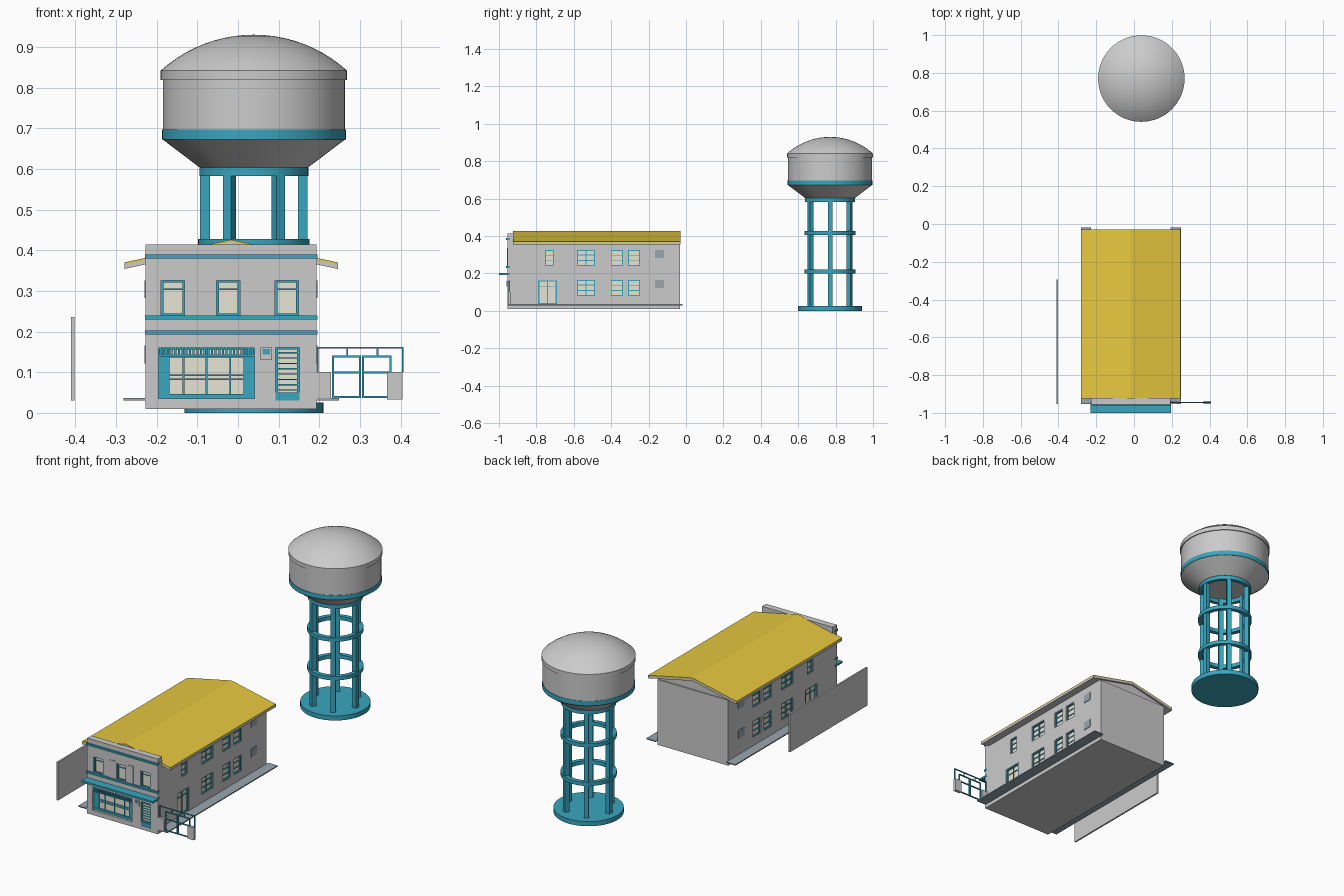
import bpy, bmesh, math
from mathutils import Matrix

if "Cube" in bpy.data.objects:
    bpy.data.objects.remove(bpy.data.objects["Cube"])


def mat(name, rgb):
    m = bpy.data.materials.new(name)
    m.diffuse_color = (*rgb, 1)
    m.use_nodes = True
    m.node_tree.nodes["Principled BSDF"].inputs["Base Color"].default_value = m.diffuse_color
    return m


BLUE = mat("blue_paint", (0.04, 0.38, 0.52))
YELLOW = mat("yellow_roof", (0.80, 0.58, 0.05))
PALE = mat("pale_glass", (0.80, 0.77, 0.66))
SLATE = mat("slate", (0.32, 0.38, 0.43))
CX, HW, FRONT, BACK = -0.017, 0.21, -0.955, -0.033


def finish(bm, name, m=None):
    bmesh.ops.recalc_face_normals(bm, faces=bm.faces)
    me = bpy.data.meshes.new(name)
    bm.to_mesh(me)
    bm.free()
    ob = bpy.data.objects.new(name, me)
    bpy.context.collection.objects.link(ob)
    if m:
        me.materials.append(m)
    return ob


def boxes(name, items, m=None):
    # each item is x0, x1, y0, y1, z0, z1
    bm = bmesh.new()
    for x0, x1, y0, y1, z0, z1 in items:
        M = Matrix.Translation(((x0 + x1) / 2, (y0 + y1) / 2, (z0 + z1) / 2))
        bmesh.ops.create_cube(bm, size=1, matrix=M @ Matrix.Diagonal((x1 - x0, y1 - y0, z1 - z0, 1)))
    return finish(bm, name, m)


def prism(name, pts, axis, a, b, m=None):
    bm = bmesh.new()
    place = lambda p, t: (t, p[0], p[1]) if axis == "x" else (p[0], t, p[1])
    f = bm.faces.new([bm.verts.new(place(p, a)) for p in pts])
    ext = bmesh.ops.extrude_face_region(bm, geom=[f])
    d = (b - a, 0, 0) if axis == "x" else (0, b - a, 0)
    bmesh.ops.translate(bm, vec=d, verts=[v for v in ext["geom"] if isinstance(v, bmesh.types.BMVert)])
    return finish(bm, name, m)


def lathe(name, prof, m=None, closed=False, n=64):
    # revolve an (r, z) profile about the tower axis
    bm = bmesh.new()
    vs = [bm.verts.new((r, 0, z)) for r, z in prof]
    es = [bm.edges.new((vs[i], vs[i + 1])) for i in range(len(vs) - 1)]
    if closed:
        es.append(bm.edges.new((vs[-1], vs[0])))
    bmesh.ops.spin(bm, geom=vs + es, cent=(0, 0, 0), axis=(0, 0, 1), angle=2 * math.pi, steps=n)
    bmesh.ops.remove_doubles(bm, verts=bm.verts, dist=1e-4)
    ob = finish(bm, name, m)
    ob.location = (TX, TY, 0)
    bpy.ops.object.select_all(action="DESELECT")
    ob.select_set(True)
    bpy.context.view_layer.objects.active = ob
    bpy.ops.object.shade_smooth_by_angle(angle=math.radians(30))
    return ob


# ---- water tower ----
TX, TY = 0.039, 0.77
h, R = 0.088, 0.229
S = (R * R + h * h) / (2 * h)
A = math.asin(R / S)
dome = [(S * math.sin(A * i / 10), 0.93 - S + S * math.cos(A * i / 10)) for i in range(11)]
lathe("tank_roof", dome + [(R, 0.842), (0, 0.842)])
lathe("tank_rim", [(0.2, 0.842), (R, 0.842), (R, 0.819), (0.2, 0.819)], None, True)
lathe("tank_body", [(0, 0.83), (0.224, 0.83), (0.224, 0.672), (0.134, 0.604), (0, 0.604)])
lathe("tank_band", [(0.22, 0.697), (0.226, 0.697), (0.226, 0.672), (0.22, 0.672)], BLUE, True)
lathe("tower_base", [(0, 0.025), (0.171, 0.025), (0.171, 0), (0, 0)], BLUE)
for i, z in enumerate((0.593, 0.417, 0.21)):
    ro = 0.134 if i == 0 else 0.137
    lathe("tower_ring_%d" % i, [(0.114, z + .01), (ro, z + .01), (ro, z - .01), (0.114, z - .01)], BLUE, True)
for i in range(6):
    leg = boxes("tower_leg_%d" % i, [(0.108, 0.132, -0.012, 0.012, 0.02, 0.605)], BLUE)
    leg.location = (TX, TY, 0)
    leg.rotation_euler.z = i * math.pi / 3

# ---- building shell: body with front parapet ----
body = prism("building_walls", [(FRONT, 0.01), (BACK, 0.01), (BACK, 0.36), (-0.92, 0.36), (-0.92, 0.414),
                                (FRONT, 0.414)], "x", CX - HW, CX + HW)
prism("gable_infill", [(CX - HW, 0.355), (CX + HW, 0.355), (CX + HW, 0.365), (CX, 0.412), (CX - HW, 0.365)],
      "y", -0.92, -0.04)


def chevron(name, top, thick, m):
    e = 0.2625
    pts = [(-e, top - 0.056), (0, top), (e, top - 0.056), (e, top - 0.056 - thick), (0, top - thick),
           (-e, top - 0.056 - thick)]
    prism(name, [(CX + x, z) for x, z in pts], "y", -0.925, -0.03, m)


chevron("roof_sheet", 0.426, 0.005, YELLOW)
chevron("roof_soffit", 0.421, 0.011, None)

# ---- openings on the three visible faces ----
cuts, blue, pale, slate = [], [], [], []


def on(side, u0, u1, d0, d1, z0, z1):
    # u along the wall, d outward from it
    if side == "F":
        return (u0, u1, FRONT - d1, FRONT - d0, z0, z1)
    s = 1 if side == "R" else -1
    xs = sorted((CX + s * (HW + d0), CX + s * (HW + d1)))
    return (*xs, u0, u1, z0, z1)


def window(side, u0, u1, z0, z1, us=(), zs=(), t=0.005, depth=0.014, thin=0.004):
    cuts.append(on(side, u0, u1, -depth, 0.02, z0, z1))
    pale.append(on(side, u0, u1, -depth, -depth + 0.003, z0, z1))
    a, b = -depth, -depth + 0.010
    for bar in ((u0, u0 + t, z0, z1), (u1 - t, u1, z0, z1), (u0, u1, z0, z0 + 0.005), (u0, u1, z1 - 0.005, z1)):
        blue.append(on(side, bar[0], bar[1], a, b, bar[2], bar[3]))
    for f in us:
        c = u0 + f * (u1 - u0)
        blue.append(on(side, c - thin / 2, c + thin / 2, a, b - .002, z0, z1))
    for f in zs:
        c = z0 + f * (z1 - z0)
        blue.append(on(side, u0, u1, a, b - .003, c - thin / 2, c + thin / 2))


for side in "RL":
    window(side, -0.754, -0.706, 0.24, 0.326, (), (0.33, 0.67))
    window(side, -0.79, -0.69, 0.037, 0.163, (0.5,), (0.75,), 0.008)
    for z in (0.08, 0.24):
        window(side, -0.583, -0.487, z, z + 0.086, (0.5,), (0.33, 0.67), thin=0.005)
        for u in (-0.402, -0.310):
            window(side, u, u + 0.064, z, z + 0.086, (), (0.33, 0.67))
        slate.append(on(side, -0.166, -0.118, -0.005, 0.003, z + 0.042, z + 0.086))

# front upper windows
for x in (-0.160, -0.024, 0.120):
    window("F", x - 0.029, x + 0.029, 0.24, 0.326, (), (0.75,), 0.006)
# shop front with side piers and grille frieze
SX0, SX1 = -0.195, 0.040
window("F", SX0, SX1, 0.035, 0.161, (0.26, 0.5, 0.75), (0.38, 0.46), 0.027, 0.024)
blue.append(on("F", SX0, SX1, -0.02, -0.012, 0.035, 0.047))
blue.append(on("F", SX0, SX1, -0.02, -0.014, 0.136, 0.140))
for i in range(26):
    x = SX0 + (i + 0.5) * (SX1 - SX0) / 26
    blue.append(on("F", x - 0.0025, x + 0.0025, -0.016, 0.002, 0.140, 0.161))
blue.append(on("F", SX0, SX1, -0.004, 0.004, 0.139, 0.143))
blue.append(on("F", SX0, SX1, -0.004, 0.004, 0.157, 0.161))
# front door with slats
window("F", 0.092, 0.151, 0.03, 0.161, (), [0.2 + 0.1 * i for i in range(8)], 0.006, thin=0.003)
blue.append(on("F", 0.092, 0.151, -0.014, -0.002, 0.03, 0.05))

# carve the openings into the walls
cutter = boxes("opening_cutter", cuts)
cutter.hide_render = True
mod = body.modifiers.new("openings", "BOOLEAN")
mod.operation, mod.object, mod.solver = "DIFFERENCE", cutter, "EXACT"
bpy.context.view_layer.objects.active = body
bpy.ops.object.modifier_apply(modifier=mod.name)
bpy.data.objects.remove(cutter)

boxes("window_and_door_frames", blue, BLUE)
boxes("window_panes", pale, PALE)
boxes("side_vents", slate, SLATE)

# ---- facade trim ----
XL, XR = CX - HW - 0.002, CX + HW + 0.002
boxes("facade_bands", [(XL, XR, FRONT - 0.008, -0.94, z - 0.005, z + 0.005) for z in (0.385, 0.235)], BLUE)
boxes("canopy", [(XL, XR, -1.0, -0.94, 0.193, 0.203)], BLUE)
boxes("facade_pilasters", [(x, x + 0.036, FRONT - 0.003, FRONT + 0.005, 0.24, 0.335) for x in (-0.094, 0.012)])
boxes("wall_plaque", [(0.055, 0.084, FRONT - 0.004, FRONT + 0.004, 0.13, 0.161)])
boxes("plaque_frame", [(0.060, 0.079, FRONT - 0.006, FRONT, 0.143, 0.157)], BLUE)

# ---- walkways, boundary wall and gate ----
boxes("side_walkways", [(-0.281, CX - HW, -0.953, -0.018, 0.03, 0.036),
                        (CX + HW, 0.248, -0.953, -0.018, 0.03, 0.036)], SLATE)
boxes("boundary_wall", [(-0.411, -0.402, -0.953, -0.295, 0.031, 0.236)])
boxes("gate_pillars", [(0.193, 0.229, -0.953, -0.937, 0.033, 0.1), (0.367, 0.405, -0.953, -0.937, 0.033, 0.1)])
gate = [(0.194, 0.407, 0.158, 0.162), (0.403, 0.407, 0.1, 0.162), (0.194, 0.198, 0.1, 0.162)]
gate += [(x - 0.002, x + 0.002, 0.139, 0.16) for x in (0.269, 0.343)]
for x0, x1 in ((0.231, 0.303), (0.305, 0.377)):
    gate += [(x0, x0 + 0.005, 0.036, 0.141), (x1 - 0.005, x1, 0.036, 0.141)]
    gate += [(x0, x1, z, z + 0.005) for z in (0.036, 0.097, 0.136)]
boxes("gate", [(a, b, -0.948, -0.942, c, d) for a, b, c, d in gate], BLUE)
